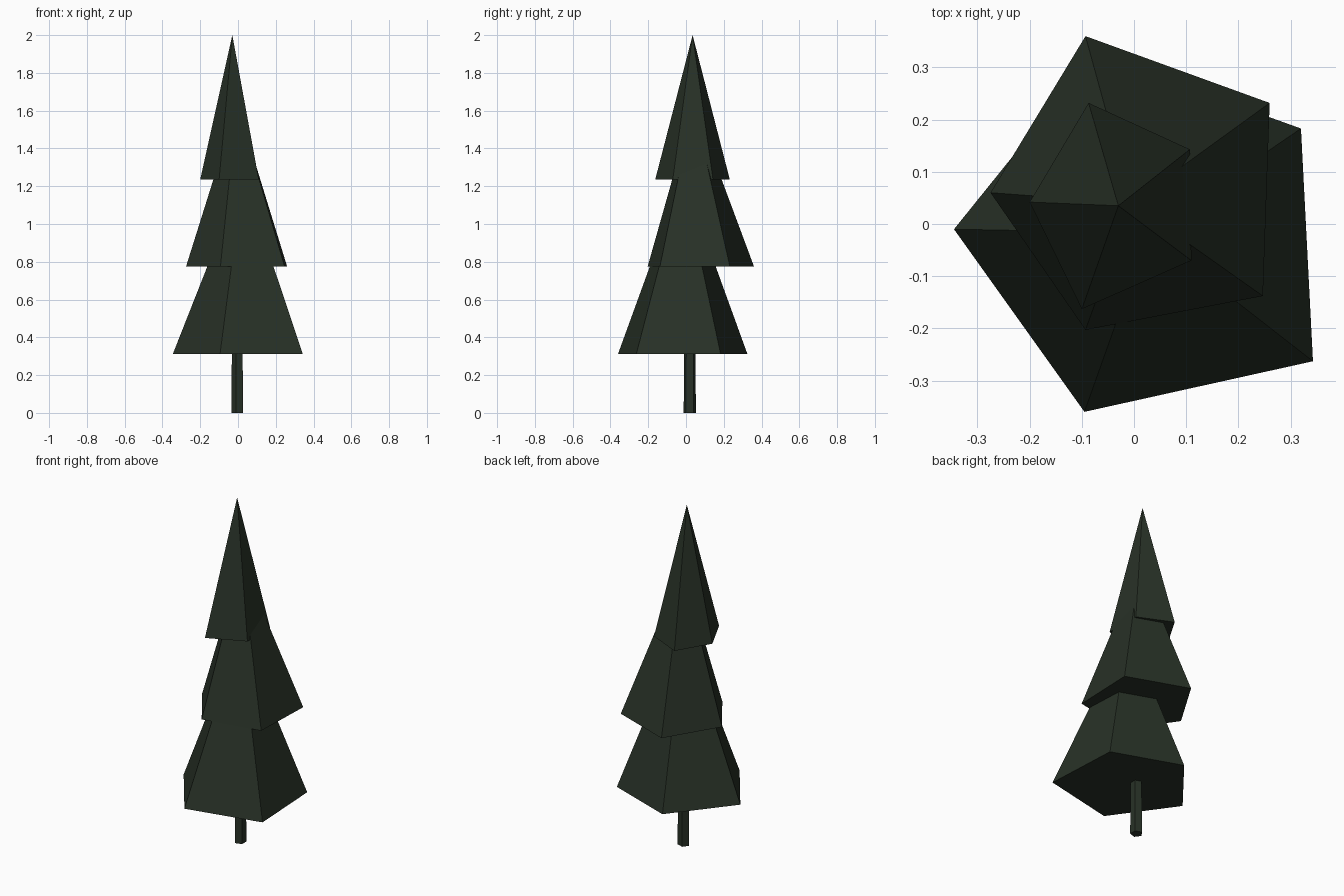
import bpy, bmesh, math

if "Cube" in bpy.data.objects:
    bpy.data.objects.remove(bpy.data.objects["Cube"])

green = bpy.data.materials.new("dark pine green")
green.diffuse_color = (0.021, 0.031, 0.020, 1)
green.use_nodes = True
green.node_tree.nodes["Principled BSDF"].inputs["Base Color"].default_value = green.diffuse_color


def make_object(name, bm):
    bmesh.ops.recalc_face_normals(bm, faces=bm.faces)
    mesh = bpy.data.meshes.new(name)
    bm.to_mesh(mesh)
    bm.free()
    mesh.materials.append(green)
    obj = bpy.data.objects.new(name, mesh)
    bpy.context.collection.objects.link(obj)
    return obj


def tier(name, z, outline, apex):
    """Irregular five-sided closed pyramid of foliage."""
    bm = bmesh.new()
    ring = [bm.verts.new((x, y, z)) for x, y in outline]
    tip = bm.verts.new(apex)
    bm.faces.new(ring)
    for a, b in zip(ring, ring[1:] + ring[:1]):
        bm.faces.new((a, b, tip))
    return make_object(name, bm)


# Foliage tiers, bottom to top
tier("lower_foliage", 0.312,
     [(-0.345, -0.01), (-0.095, -0.36), (0.343, -0.263), (0.32, 0.183), (-0.075, 0.325)],
     (0.027, -0.017, 1.255))
tier("middle_foliage", 0.775,
     [(-0.275, 0.06), (-0.093, -0.203), (0.247, -0.138), (0.26, 0.232), (-0.093, 0.36)],
     (-0.005, 0.04, 1.635))
tier("upper_foliage", 1.235,
     [(-0.2, 0.042), (-0.1, -0.163), (0.11, -0.07), (0.107, 0.143), (-0.087, 0.232)],
     (-0.03, 0.035, 2.0))

# Five-sided, slightly tapered trunk
bm = bmesh.new()
rings = []
for z, r in ((0, 0.034), (0.4, 0.031)):
    rings.append([bm.verts.new((-0.001 + r * math.cos(math.pi + i * math.tau / 5),
                                0.02 + r * math.sin(math.pi + i * math.tau / 5), z))
                  for i in range(5)])
low, high = rings
bm.faces.new(low)
bm.faces.new(high)
for i in range(5):
    j = (i + 1) % 5
    bm.faces.new((low[i], low[j], high[j], high[i]))
make_object("trunk", bm)
